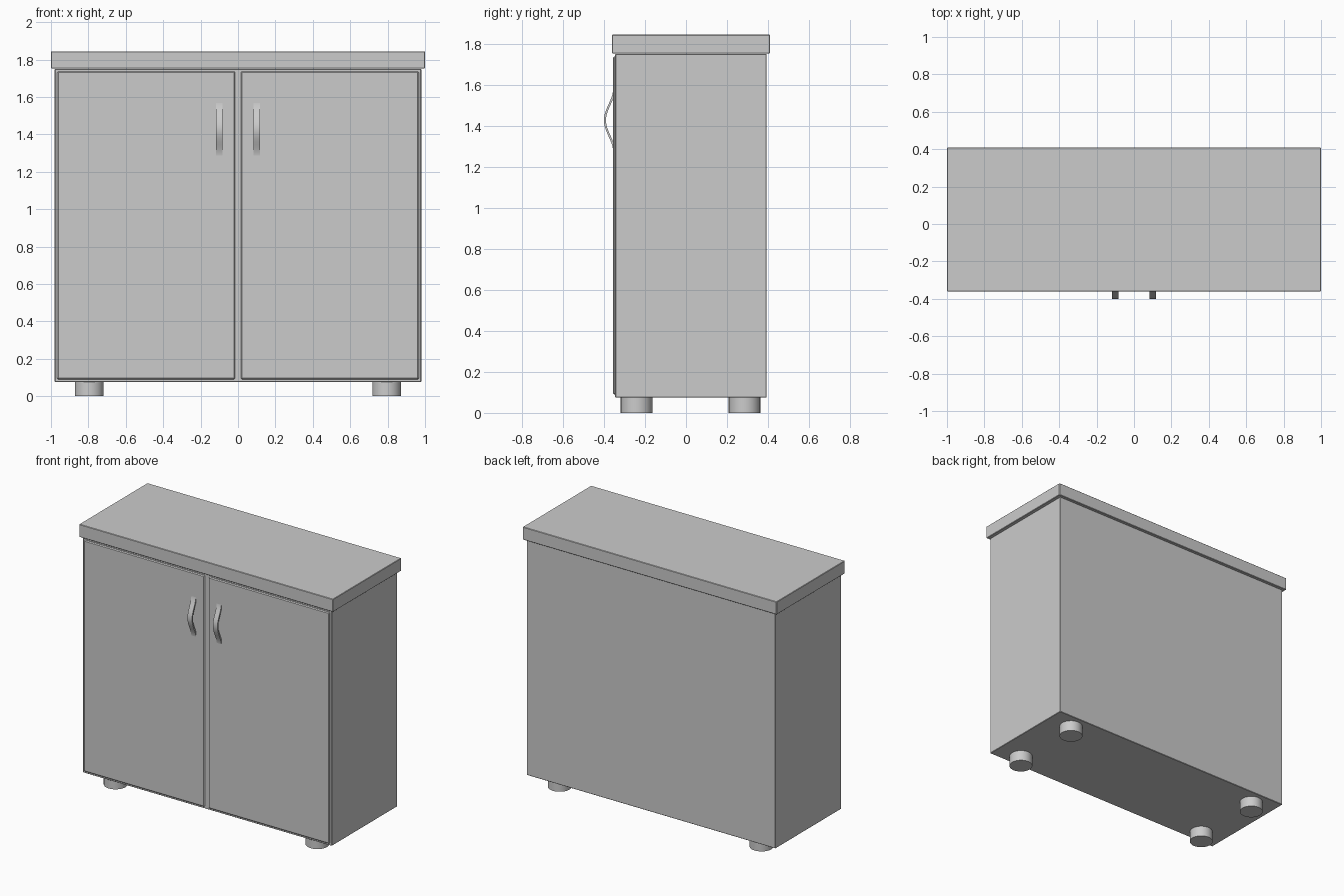
import bpy, bmesh, math
from mathutils import Vector

if "Cube" in bpy.data.objects:
    bpy.data.objects.remove(bpy.data.objects["Cube"])


def smooth(ob):
    bpy.ops.object.select_all(action='DESELECT')
    ob.select_set(True)
    bpy.context.view_layer.objects.active = ob
    bpy.ops.object.shade_smooth_by_angle(angle=math.radians(30))


def box(name, lo, hi, bevel):
    lo, hi = Vector(lo), Vector(hi)
    bpy.ops.mesh.primitive_cube_add(size=1, location=(lo + hi) / 2)
    ob = bpy.context.object
    ob.name = name
    ob.scale = hi - lo
    bpy.ops.object.transform_apply(location=False, rotation=False, scale=True)
    mod = ob.modifiers.new("soft_edges", 'BEVEL')
    mod.width = bevel
    mod.segments = 1
    return ob


def handle(name, x, width=0.036, thick=0.010, z0=1.272, z1=1.58, steps=24):
    # Bowed flat strip: sweep a rectangle along a raised-cosine path
    bm = bmesh.new()
    rings = []
    base, depth = -0.354, 0.045
    for i in range(steps + 1):
        t = i / steps
        y = base - depth * (0.5 - 0.5 * math.cos(2 * math.pi * t))
        dy = -depth * math.pi * math.sin(2 * math.pi * t)
        p = Vector((x, y, z0 + (z1 - z0) * t))
        n = Vector((0, -(z1 - z0), dy)).normalized() * thick / 2
        w = Vector((width / 2, 0, 0))
        rings.append([bm.verts.new(v) for v in
                      (p + n - w, p + n + w, p - n + w, p - n - w)])
    for a, b in zip(rings, rings[1:]):
        for k in range(4):
            j = (k + 1) % 4
            bm.faces.new((a[k], a[j], b[j], b[k]))
    bm.faces.new(rings[0])
    bm.faces.new(rings[-1])
    bmesh.ops.recalc_face_normals(bm, faces=bm.faces)
    bmesh.ops.translate(bm, verts=bm.verts, vec=(0, 0.004, 0))
    me = bpy.data.meshes.new(name)
    bm.to_mesh(me)
    bm.free()
    ob = bpy.data.objects.new(name, me)
    bpy.context.collection.objects.link(ob)
    smooth(ob)


# Carcass and worktop
box("cabinet_body", (-0.98, -0.345, 0.075), (0.98, 0.393, 1.75), 0.003)
box("cabinet_top", (-1, -0.36, 1.752), (1, 0.409, 1.843), 0.003)

for side, s in (("left", -1), ("right", 1)):
    # Door and its handle
    xs = sorted((s * 0.016, s * 0.967))
    box(f"{side}_door", (xs[0], -0.356, 0.09), (xs[1], -0.340, 1.737), 0.006)
    handle(f"{side}_handle", s * 0.1)
    # Round feet
    for end, y in (("front", -0.241), ("back", 0.285)):
        bpy.ops.mesh.primitive_cylinder_add(vertices=32, radius=0.077, depth=0.078,
                                            location=(s * 0.795, y, 0.039))
        foot = bpy.context.object
        foot.name = f"{end}_{side}_foot"
        smooth(foot)
